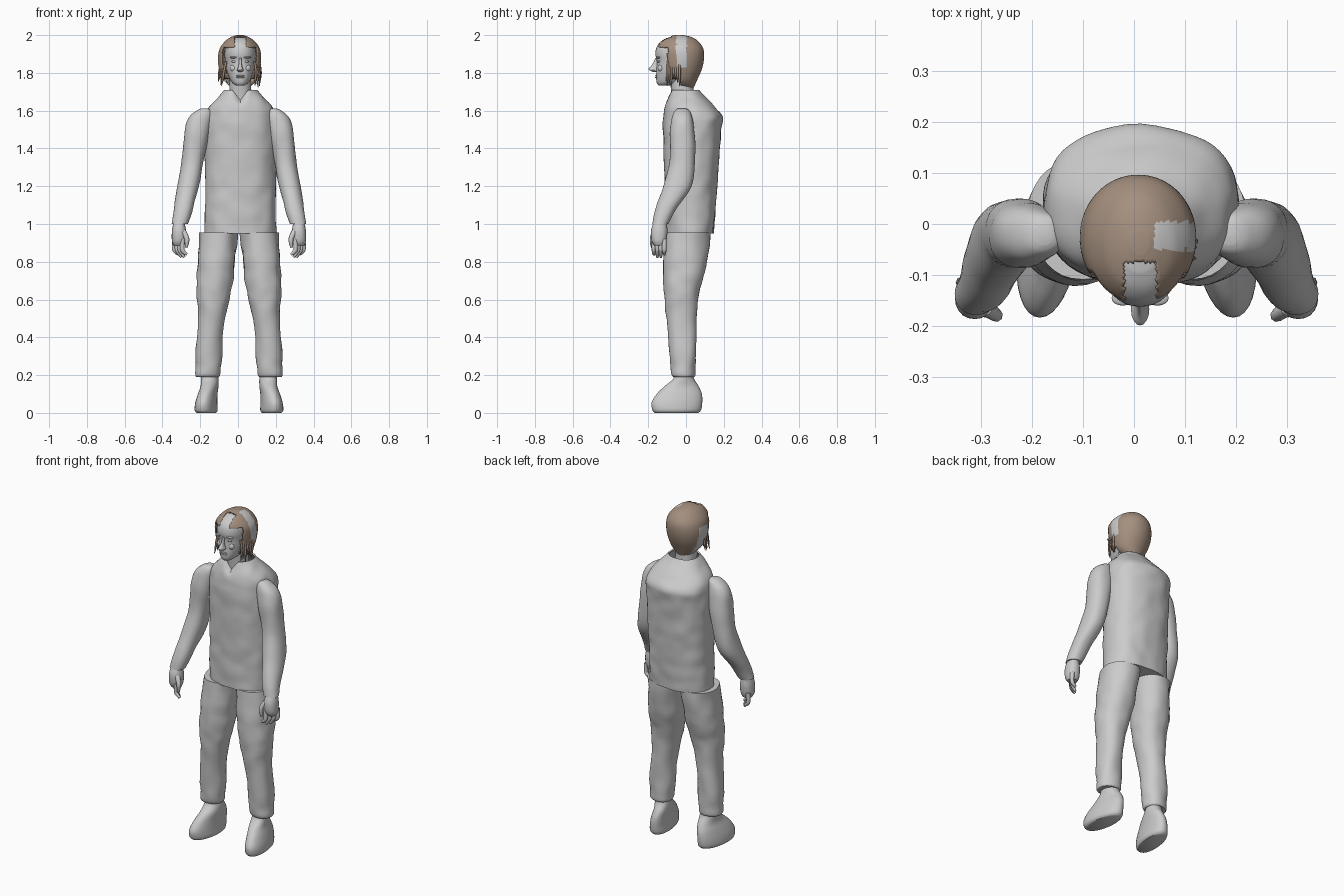
import bpy, bmesh, math, random
from mathutils import Vector, noise

random.seed(4)
if "Cube" in bpy.data.objects:
    bpy.data.objects.remove(bpy.data.objects["Cube"])
AXIS = 0.005  # mirror line of the limbs


def material(name, rgb):
    m = bpy.data.materials.new(name)
    m.use_nodes = True
    m.diffuse_color = (*rgb, 1)
    bsdf = m.node_tree.nodes["Principled BSDF"]
    bsdf.inputs["Base Color"].default_value = (*rgb, 1)
    bsdf.inputs["Roughness"].default_value = 0.8
    return m


GREY = material("plain grey", (0.6, 0.6, 0.6))
BROWN = material("hair brown", (0.37, 0.275, 0.21))


def finish(name, bm, mats):
    bmesh.ops.recalc_face_normals(bm, faces=bm.faces)
    mesh = bpy.data.meshes.new(name)
    bm.to_mesh(mesh)
    bm.free()
    ob = bpy.data.objects.new(name, mesh)
    bpy.context.collection.objects.link(ob)
    for m in mats:
        mesh.materials.append(m)
    bpy.ops.object.select_all(action='DESELECT')
    ob.select_set(True)
    bpy.context.view_layer.objects.active = ob
    bpy.ops.object.shade_smooth_by_angle(angle=math.radians(45))
    return ob


def spline(rings, steps):
    """Smoothly fill in between the given rings."""
    out = []
    for i in range(len(rings) - 1):
        a, b, c, d = (rings[min(max(k, 0), len(rings) - 1)] for k in (i - 1, i, i + 1, i + 2))
        for s in range(steps):
            t = s / steps
            out.append([q + t / 2 * (r - p + t * (2*p - 5*q + 4*r - w + t * (3*(q - r) + w - p)))
                        for p, q, r, w in zip(a, b, c, d)])
    return out + [list(rings[-1])]


def loft(rings, side=1, segs=32, steps=4, power=2.2, wrinkle=0.0, lean=0.0, top=True):
    """Skin a stack of ovals, each given as z, x-min, x-max, y-min, y-max."""
    bm = bmesh.new()
    rows = []
    for z, x0, x1, y0, y1 in spline(rings, steps):
        row = []
        for k in range(segs):
            a = math.tau * k / segs
            c, s = math.cos(a), math.sin(a)
            u = math.copysign(abs(c) ** (2 / power), c)
            v = math.copysign(abs(s) ** (2 / power), s)
            p = Vector(((x0 + x1 + u * (x1 - x0)) / 2, (y0 + y1 + v * (y1 - y0)) / 2, z))
            p.x -= lean * (p.y + 0.05)
            if wrinkle:
                p += Vector((c, s, 0)) * wrinkle * noise.noise(p * 14)
            if side < 0:
                p.x = 2 * AXIS - p.x
            row.append(bm.verts.new(p))
        rows.append(row)
    for lo, hi in zip(rows, rows[1:]):
        for k in range(segs):
            n = (k + 1) % segs
            bm.faces.new((lo[k], lo[n], hi[n], hi[k]))
    bm.faces.new(rows[0])
    if top:
        bm.faces.new(rows[-1])
    return bm


def tube(name, points, radii, mat):
    """Rounded tapering tube along a few points."""
    cu = bpy.data.curves.new(name, 'CURVE')
    cu.dimensions = '3D'
    cu.bevel_depth, cu.bevel_resolution, cu.use_fill_caps = 1, 2, True
    sp = cu.splines.new('NURBS')
    sp.points.add(len(points) - 1)
    for pt, co, r in zip(sp.points, points, radii):
        pt.co, pt.radius = (*co, 1), r
    sp.use_endpoint_u, sp.order_u = True, 3
    ob = bpy.data.objects.new(name, cu)
    bpy.context.collection.objects.link(ob)
    cu.materials.append(mat)


def blob(name, loc, size):
    bm = bmesh.new()
    bmesh.ops.create_uvsphere(bm, u_segments=16, v_segments=10, radius=1)
    for v in bm.verts:
        v.co = Vector(a * b for a, b in zip(v.co, size)) + Vector(loc)
    finish(name, bm, [GREY])


# Vest with an open V neck
bm = loft([(.95, -.177, .202, -.105, .146), (1.1, -.175, .2, -.11, .158),
           (1.3, -.176, .202, -.115, .172), (1.5, -.177, .204, -.12, .186),
           (1.57, -.172, .2, -.118, .192), (1.62, -.152, .182, -.112, .152),
           (1.67, -.107, .135, -.098, .105), (1.71, -.072, .098, -.08, .07)],
          segs=56, steps=8, power=2.35, wrinkle=.006, top=False)
for v in bm.verts:
    if v.co.z > 1.6 and v.co.y < -.03:
        v.co.z -= max(0, .042 - abs(v.co.x - .012)) * (v.co.z - 1.6) * 12
vest = finish("vest", bm, [GREY])
shell = vest.modifiers.new("cloth", 'SOLIDIFY')
shell.thickness, shell.offset = .008, -1

# Limbs
for side, word in ((1, "left"), (-1, "right")):
    def at(x, y, z):
        return (x if side > 0 else 2 * AXIS - x, y, z)

    finish(word + "_sleeve", loft(
        [(1.0, .275, .361, -.178, -.095), (1.09, .247, .348, -.16, -.045),
         (1.2, .216, .331, -.12, .03), (1.34, .19, .308, -.085, .048),
         (1.48, .162, .295, -.086, .046), (1.56, .148, .272, -.076, .033),
         (1.6, .15, .23, -.058, .02), (1.612, .17, .203, -.04, .0)],
        side, wrinkle=.004), [GREY])
    finish(word + "_trouser_leg", loft(
        [(.19, .112, .228, -.065, .038), (.21, .103, .235, -.078, .048),
         (.3, .097, .237, -.085, .052), (.5, .08, .222, -.102, .055),
         (.62, .05, .228, -.114, .066), (.7, .035, .229, -.117, .088),
         (.8, .025, .222, -.12, .113), (.955, .01, .214, -.106, .13)],
        side, segs=36, wrinkle=.007), [GREY])
    finish(word + "_shoe", loft(
        [(0, .128, .228, -.165, .065), (.015, .12, .238, -.178, .08),
         (.055, .122, .234, -.182, .086), (.1, .122, .222, -.155, .084),
         (.14, .118, .21, -.115, .068), (.18, .118, .21, -.068, .043),
         (.22, .125, .21, -.06, .035)],
        side, power=2.1, lean=-.0 + .12), [GREY])

    # Palm, curled fingers and thumb
    finish(word + "_palm", loft(
        [(.885, .295, .35, -.168, -.115), (.91, .285, .36, -.182, -.104),
         (.96, .284, .36, -.186, -.098), (1.0, .292, .353, -.175, -.1),
         (1.03, .3, .345, -.16, -.09)], side, segs=20), [GREY])
    for i in range(4):
        t = i / 3
        x, y = .302 + .042 * t, -.17 + .055 * t
        tip = .838 - .016 * math.sin(math.pi * t)
        tube(f"{word}_finger_{i + 1}",
             [at(x, y, .92), at(x + .006, y, .87), at(x - .004, y, .85), at(x - .022, y, tip)],
             [.013, .012, .011, .007], GREY)
    tube(word + "_thumb", [at(.3, -.165, .96), at(.28, -.178, .93), at(.28, -.18, .9),
                           at(.284, -.178, .875)], [.016, .014, .012, .007], GREY)

# Neck and head
finish("neck", loft([(1.58, -.06, .085, -.08, .05), (1.66, -.048, .072, -.075, .04),
                     (1.8, -.045, .069, -.09, .04)]), [GREY])
finish("head", loft(
    [(1.732, -.008, .032, -.143, -.09), (1.745, -.028, .052, -.154, -.04),
     (1.77, -.045, .069, -.158, .01), (1.81, -.06, .084, -.157, .045),
     (1.86, -.068, .092, -.155, .066), (1.9, -.071, .095, -.162, .07),
     (1.94, -.066, .09, -.154, .064), (1.97, -.05, .074, -.128, .044),
     (1.988, -.022, .046, -.092, .012)], segs=40), [GREY])
finish("nose", loft([(1.806, .002, .022, -.178, -.14), (1.814, -.006, .03, -.193, -.14),
                     (1.823, -.002, .026, -.198, -.14), (1.845, .004, .02, -.178, -.14),
                     (1.88, .006, .018, -.162, -.14)], segs=16), [GREY])
for s, word in ((1, "left"), (-1, "right")):
    blob(word + "_eye", (.012 + s * .033, -.14, 1.86), (.013, .012, .007))
    blob(word + "_brow", (.012 + s * .034, -.145, 1.882), (.022, .015, .006))
    blob(word + "_cheek", (.012 + s * .036, -.132, 1.825), (.02, .018, .02))
for word, z in (("upper", 1.785), ("lower", 1.776)):
    blob(word + "_lip", (.012, -.151, z), (.023, .013, .005))

# Hair shell, cut open around the face, with bare patches at the sides
bm = loft([(1.715, -.025, .05, -.02, .038), (1.76, -.075, .097, -.1, .058),
           (1.82, -.1, .116, -.135, .084), (1.88, -.106, .122, -.15, .096),
           (1.93, -.096, .115, -.156, .091), (1.97, -.066, .086, -.134, .062),
           (1.99, -.036, .056, -.1, .028), (2.0, -.008, .03, -.06, -.015)],
          segs=72, steps=7, power=2.05)
gone = []
for f in bm.faces:
    c = f.calc_center_median()
    face_gap = c.z < 1.935 and c.y < -.097
    parting = c.y < -.075 and -.02 < c.x < .045
    under = c.z < 1.765 and c.y < -.03
    if face_gap or parting or under:
        gone.append(f)
    elif c.x > .04 and -.05 < c.y < .005 and c.z > 1.83:
        f.material_index = 1
    elif c.x < -.04 and -.055 < c.y < .02 and c.z < 1.9:
        f.material_index = 1
bmesh.ops.delete(bm, geom=gone, context='FACES')
hair = finish("hair", bm, [BROWN, GREY])
shell = hair.modifiers.new("thickness", 'SOLIDIFY')
shell.thickness, shell.offset = .008, -1

# Loose strands beside the face
for s in (1, -1):
    for i in range(7):
        x, y = .012 + s * (.075 + .004 * i), -.1 + .011 * i
        low = random.uniform(1.72, 1.77)
        out = s * random.uniform(.0, .02)
        tube(f"strand_{'left' if s > 0 else 'right'}_{i + 1}",
             [(x, y, 1.86), (x + s * .012, y, 1.81), (x + out, y, low + .02),
              (x + out * 1.4, y, low)], [.006, .007, .005, .001], BROWN)
